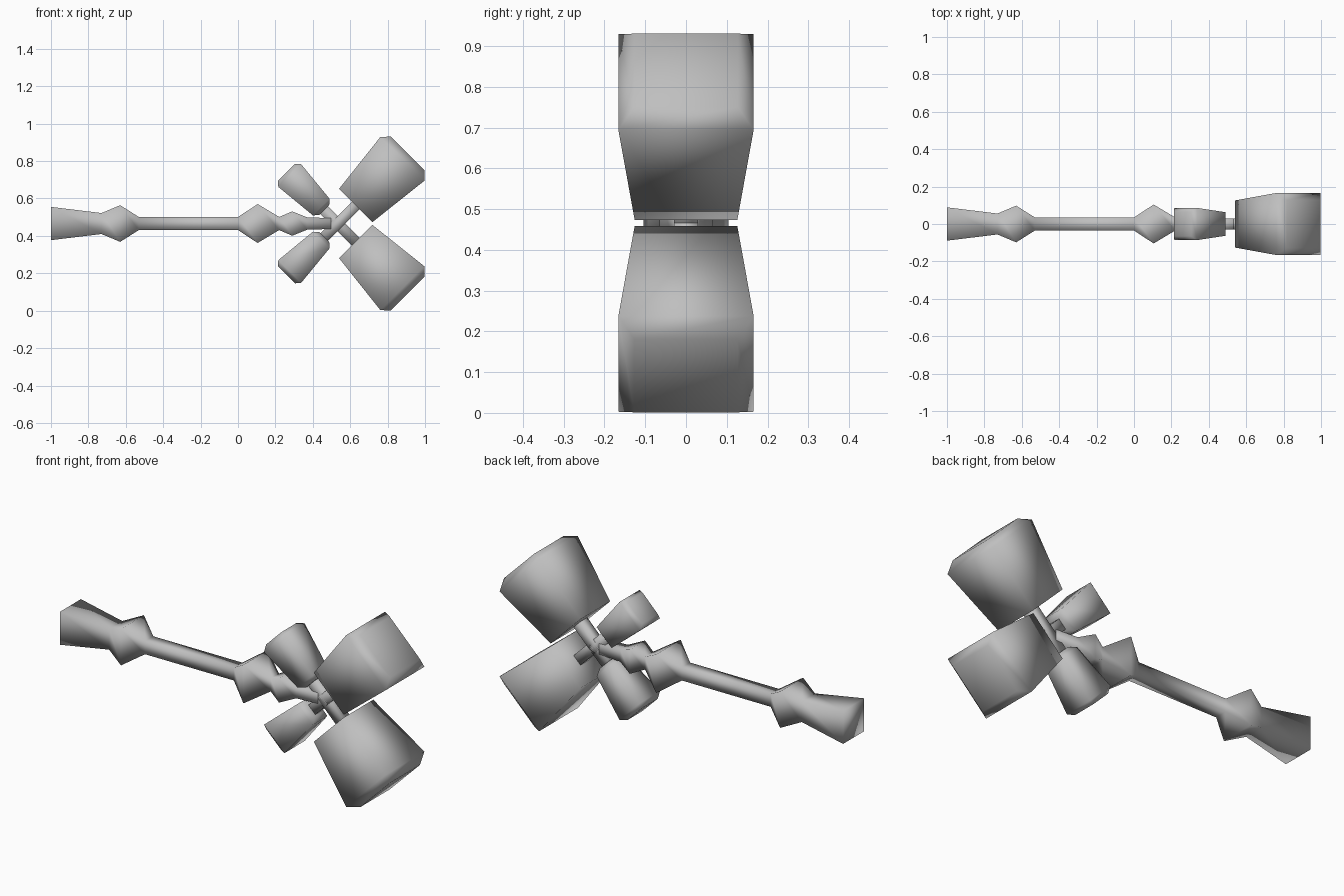
import bpy, bmesh, math
from mathutils import Vector

if "Cube" in bpy.data.objects:
    bpy.data.objects.remove(bpy.data.objects["Cube"])

HUB = Vector((0.533, 0, 0.466))

metal = bpy.data.materials.new("grey_metal")
metal.diffuse_color = (0.52, 0.52, 0.52, 1)
metal.use_nodes = True
metal.node_tree.nodes["Principled BSDF"].inputs["Base Color"].default_value = metal.diffuse_color


def square_loft(name, origin, angle, profile):
    """Smooth square-section solid; profile = (distance, half width), axis in the xz plane."""
    axis = Vector((math.cos(angle), 0, math.sin(angle)))
    side = Vector((-math.sin(angle), 0, math.cos(angle)))
    depth = Vector((0, 1, 0))
    bm = bmesh.new()
    rings = []
    for u, h in profile:
        rings.append([bm.verts.new(origin + axis * u + side * (a * h) + depth * (b * h))
                      for a, b in ((1, 1), (1, -1), (-1, -1), (-1, 1))])
    for r, s in zip(rings, rings[1:]):
        for i in range(4):
            j = (i + 1) % 4
            bm.faces.new((r[i], r[j], s[j], s[i]))
    bm.faces.new(rings[0])
    bm.faces.new(rings[-1])
    bmesh.ops.recalc_face_normals(bm, faces=bm.faces)
    for f in bm.faces:
        f.smooth = True
    mesh = bpy.data.meshes.new(name)
    bm.to_mesh(mesh)
    bm.free()
    mesh.materials.append(metal)
    ob = bpy.data.objects.new(name, mesh)
    bpy.context.collection.objects.link(ob)
    return ob


# Long handle with flared pommel and swollen collars
square_loft("handle", Vector((0, 0, HUB.z)), 0, [
    (-1, 0.089), (-0.73, 0.056), (-0.63, 0.098), (-0.53, 0.035), (0, 0.035),
    (0.105, 0.104), (0.22, 0.035), (0.29, 0.065), (0.37, 0.033), (0.53, 0.028)])

# Crossed arms and hammer heads, mirrored above and below the handle
big_head = [(0.137, 0.126), (0.489, 0.166), (0.53, 0.127)]
small_head = [(0.102, 0.038), (0.125, 0.063), (0.363, 0.086), (0.387, 0.065)]
for label, s in (("upper", 1), ("lower", -1)):
    square_loft(label + "_cross_arm", HUB, s * math.radians(45),
                [(-0.13, 0.029), (0.16, 0.029)])
    square_loft(label + "_big_head", HUB, s * math.radians(45), big_head)
    square_loft(label + "_small_head", HUB, s * math.radians(135), small_head)
